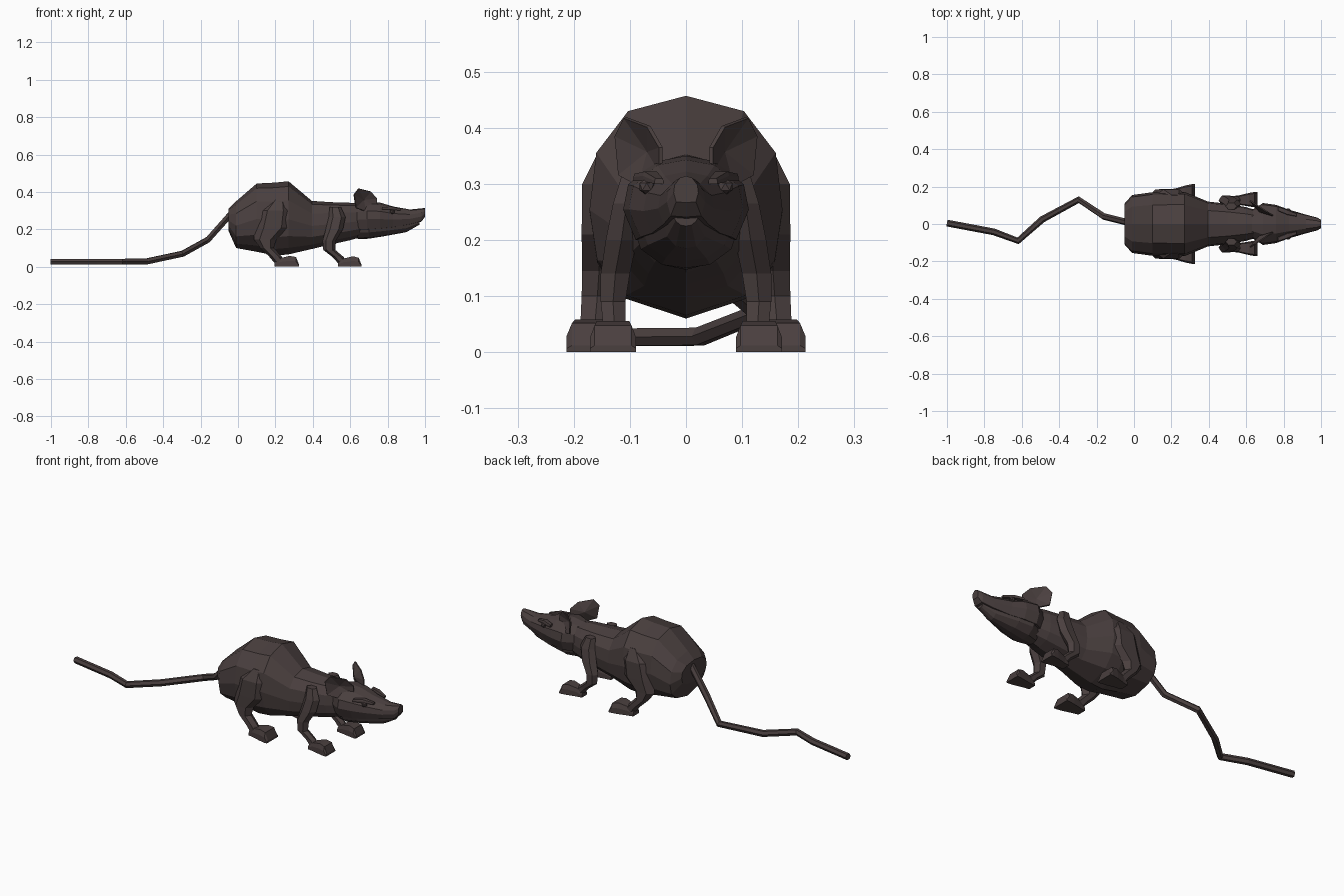
import bpy, bmesh
from math import cos, sin, pi
from mathutils import Vector

cube = bpy.data.objects.get("Cube")
if cube:
    bpy.data.objects.remove(cube)

fur = bpy.data.materials.new("dark_brown_fur")
color = (0.068, 0.050, 0.049, 1)
fur.diffuse_color = color
fur.use_nodes = True
fur.node_tree.nodes["Principled BSDF"].inputs["Base Color"].default_value = color


def finish(name, bm, mirror=False):
    bmesh.ops.recalc_face_normals(bm, faces=bm.faces)
    mesh = bpy.data.meshes.new(name)
    bm.to_mesh(mesh)
    bm.free()
    mesh.materials.append(fur)
    ob = bpy.data.objects.new(name, mesh)
    bpy.context.collection.objects.link(ob)
    if mirror:
        mod = ob.modifiers.new("other_side", 'MIRROR')
        mod.use_axis = (False, True, False)
    return ob


def loft(name, rings, mirror=False):
    """Skin a list of equal-sized point rings and cap both ends."""
    bm = bmesh.new()
    loops = [[bm.verts.new(p) for p in ring] for ring in rings]
    n = len(loops[0])
    for a, b in zip(loops, loops[1:]):
        for i in range(n):
            j = (i + 1) % n
            bm.faces.new((a[i], a[j], b[j], b[i]))
    bm.faces.new(loops[0])
    bm.faces.new(loops[-1])
    return finish(name, bm, mirror)


def section(half, x, bottom, top, width, y=0):
    """Symmetric upright section from a half outline of (side, height) fractions."""
    full = half + [(-s, h) for s, h in reversed(half) if s > 0]
    return [(x, y + s * width, bottom + h * (top - bottom)) for s, h in full]


def limb(name, stations):
    """Leg from six-sided level sections: x, y, z, half length, half thickness."""
    loft(name, [[(x + hx * cos(k * pi / 3), y + hy * sin(k * pi / 3) / 0.866, z)
                 for k in range(6)] for x, y, z, hx, hy in stations], True)


BARREL = [(0, 1), (.6, .93), (.93, .74), (1, .48), (.92, .25), (.62, .09), (0, 0)]
SKULL = [(0, 1), (.5, .93), (.92, .66), (1, .36), (.8, 0), (0, -.03)]
JAW = [(0, 1), (1, 1), (.85, .45), (.45, .08), (0, 0)]
PAW = [(.8, 1), (1, .55), (1, 0)]

# Body: x, bottom, top, half width
body = [(-.05, .19, .31, .11), (-.01, .1, .35, .155), (.1, .08, .445, .17),
        (.2, .06, .45, .172), (.27, .066, .457, .172), (.395, .095, .352, .12),
        (.5, .12, .345, .108), (.6, .142, .342, .09), (.68, .165, .335, .065)]
loft("body", [section(BARREL, *r) for r in body])

# Head with separate lower jaw
skull = [(.63, .2, .34, .075), (.69, .2, .35, .112), (.76, .205, .343, .102),
         (.83, .212, .322, .076), (.92, .228, .306, .05), (.98, .243, .312, .034),
         (1.0, .268, .314, .022)]
loft("head", [section(SKULL, *r) for r in skull])
jaw = [(.64, .147, .23, .06), (.7, .15, .225, .095), (.78, .163, .225, .08),
       (.9, .185, .232, .04), (.97, .225, .245, .022)]
loft("lower_jaw", [section(JAW, *r) for r in jaw])

# Eyes and brow ridges
bm = bmesh.new()
bmesh.ops.create_icosphere(bm, subdivisions=1, radius=.015)
bmesh.ops.translate(bm, verts=bm.verts, vec=(.825, .07, .295))
finish("eye", bm, True)
loft("brow", [section(PAW, *r) for r in
              [(.77, .305, .318, .012, .082), (.82, .305, .322, .014, .063),
               (.87, .3, .31, .008, .048)]], True)

# Ears: shallow cups turned forward and outward
outline = [(.62, .385), (.645, .418), (.71, .402), (.743, .365),
           (.743, .32), (.685, .295), (.63, .315)]
bm = bmesh.new()
rim = [bm.verts.new((x, .045 + (.743 - x) * .65, z)) for x, z in outline]
hub = bm.verts.new(sum((v.co for v in rim), Vector()) / len(rim) + Vector((-.012, -.018, 0)))
for i, v in enumerate(rim):
    bm.faces.new((v, rim[(i + 1) % len(rim)], hub))
ear = finish("ear", bm, True)
solid = ear.modifiers.new("thickness", 'SOLIDIFY')
solid.thickness = .007
solid.offset = 0

# Legs: x, y, z, half length, half thickness
limb("hind_leg", [(.22, .125, .36, .035, .03), (.2, .15, .3, .085, .035),
                  (.185, .152, .21, .095, .034), (.145, .155, .145, .06, .03),
                  (.155, .158, .1, .036, .028), (.2, .162, .055, .034, .026),
                  (.225, .162, .02, .03, .026)])
limb("front_leg", [(.52, .095, .32, .03, .018), (.53, .106, .265, .045, .024),
                   (.515, .115, .2, .046, .028), (.488, .126, .14, .036, .026),
                   (.488, .13, .09, .032, .022), (.535, .128, .052, .03, .02),
                   (.56, .128, .02, .026, .02)])

# Paws: x, bottom, top, half width, side offset
hind_paw = [(.195, 0, .025, .025, .16), (.225, 0, .046, .03, .161),
            (.275, 0, .058, .043, .163), (.31, 0, .052, .049, .164),
            (.326, 0, .012, .049, .164)]
loft("hind_paw", [section(PAW, *r) for r in hind_paw], True)
front_paw = [(.535, 0, .022, .022, .128), (.565, 0, .044, .026, .128),
             (.615, 0, .056, .036, .13), (.645, 0, .048, .041, .13),
             (.66, 0, .012, .041, .13)]
loft("front_paw", [section(PAW, *r) for r in front_paw], True)

# Tail: kinked tube lying on the ground
path = [(-1, .005, .027), (-.75, -.042, .027), (-.62, -.09, .027), (-.49, .025, .028),
        (-.295, .13, .07), (-.16, .04, .145), (-.04, .01, .28), (.03, 0, .33)]
curve = bpy.data.curves.new("tail", 'CURVE')
curve.dimensions = '3D'
curve.bevel_depth = .018
curve.bevel_resolution = 1
curve.use_fill_caps = True
spline = curve.splines.new('POLY')
spline.points.add(len(path) - 1)
for point, co in zip(spline.points, path):
    point.co = (*co, 1)
spline.use_smooth = False
curve.materials.append(fur)
bpy.context.collection.objects.link(bpy.data.objects.new("tail", curve))
